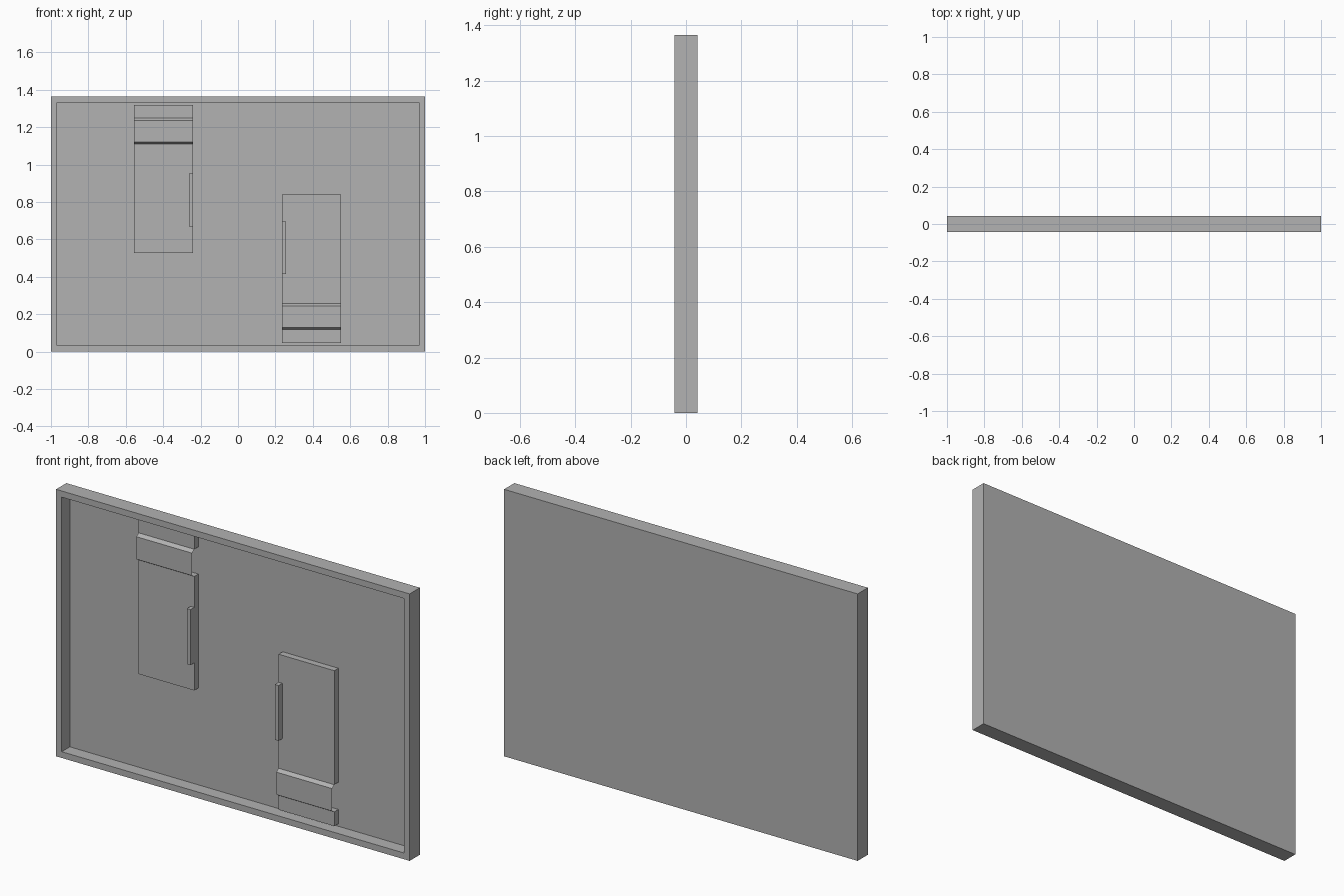
import bpy
import bmesh

if "Cube" in bpy.data.objects:
    bpy.data.objects.remove(bpy.data.objects["Cube"], do_unlink=True)

WIDTH, HEIGHT, HALF_DEPTH = 2.0, 1.365, 0.0415
RIM = 0.045          # border around the recess
FLOOR_Y = 0.024      # recess floor
DOOR_Y = -0.009      # front of the doors
BAND_Y = -0.027      # front of the raised bands
HANDLE_Y = -0.039    # front of the handles

grey = bpy.data.materials.new("plain grey")
grey.use_nodes = True
colour = (0.445, 0.445, 0.445, 1)
grey.diffuse_color = colour
grey.node_tree.nodes["Principled BSDF"].inputs["Base Color"].default_value = colour


def finish(name, bm):
    mesh = bpy.data.meshes.new(name)
    bm.to_mesh(mesh)
    bm.free()
    mesh.materials.append(grey)
    obj = bpy.data.objects.new(name, mesh)
    bpy.context.collection.objects.link(obj)
    return obj


def box_mesh(x, y, z):
    """Box spanning the given (low, high) ranges."""
    bm = bmesh.new()
    bmesh.ops.create_cube(bm, size=1)
    for v in bm.verts:
        v.co = [lo + (c + 0.5) * (hi - lo) for c, (lo, hi) in zip(v.co, (x, y, z))]
    return bm


def box(name, x, y, z):
    return finish(name, box_mesh(x, y, z))


def band(name, x, profile):
    """Open folded strip: a (y, z) profile swept across x."""
    bm = bmesh.new()
    rows = [[bm.verts.new((px, y, z)) for px in x] for y, z in profile]
    for (a, b), (c, d) in zip(rows, rows[1:]):
        bm.faces.new((a, c, d, b))
    return finish(name, bm)


# Tray: a slab whose front face is inset and pushed back
bm = box_mesh((-WIDTH / 2, WIDTH / 2), (-HALF_DEPTH, HALF_DEPTH), (0, HEIGHT))
front = min(bm.faces, key=lambda f: f.calc_center_median().y)
bmesh.ops.inset_individual(bm, faces=[front], thickness=RIM)
# A second zero-width inset gives the recess its side walls
bmesh.ops.inset_individual(bm, faces=[front], thickness=0)
for v in front.verts:
    v.co.y = FLOOR_Y
finish("tray_frame", bm)


def door(side, x, z, band_z, handle_x, handle_z):
    low, high = band_z
    box(side + "_door_lower_panel", x, (DOOR_Y, FLOOR_Y), (z[0], low))
    box(side + "_door_upper_panel", x, (DOOR_Y, FLOOR_Y), (high, z[1]))
    band(side + "_door_band", x, [(DOOR_Y, high), (BAND_Y, high - 0.013),
                                  (BAND_Y, low + 0.011), (DOOR_Y, low)])
    box(side + "_door_handle", handle_x, (HANDLE_Y, DOOR_Y), handle_z)


# Two doors, one hanging from the top rim and one standing on the bottom rim
door("right", (-0.556, -0.241), (0.527, HEIGHT - RIM), (1.11, 1.249),
     (-0.262, -0.241), (0.668, 0.952))
door("left", (0.236, 0.551), (RIM, 0.84), (0.118, 0.257),
     (0.236, 0.257), (0.414, 0.697))
